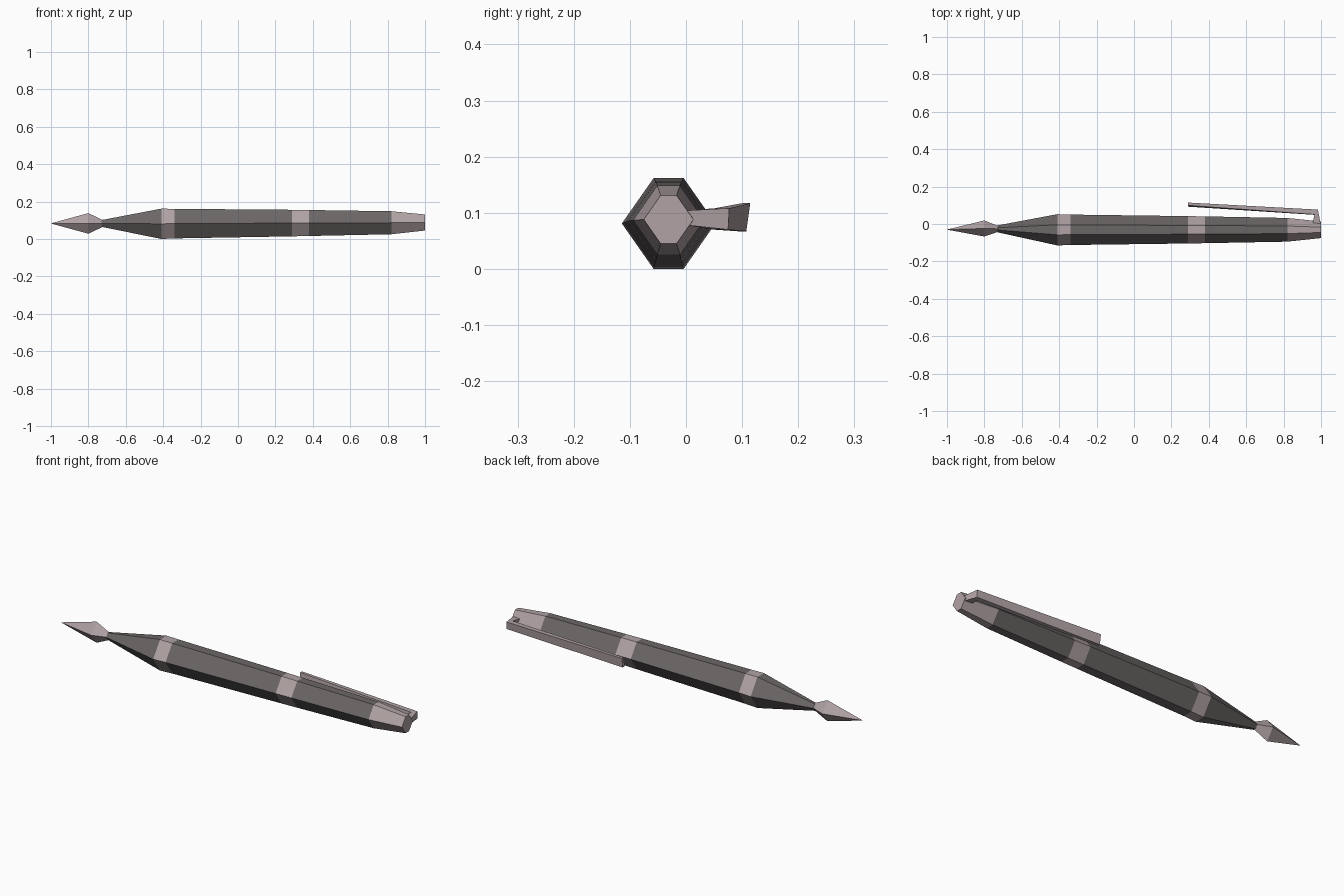
import bpy, bmesh

if "Cube" in bpy.data.objects:
    bpy.data.objects.remove(bpy.data.objects["Cube"])


def material(name, rgb):
    m = bpy.data.materials.new(name)
    m.diffuse_color = (*rgb, 1)
    m.use_nodes = True
    m.node_tree.nodes["Principled BSDF"].inputs["Base Color"].default_value = m.diffuse_color
    return m


DARK = material("dark grey", (0.150, 0.134, 0.134))
PINK = material("pinkish silver", (0.440, 0.365, 0.375))


def loft(name, rings, mats, seg_mats=None):
    """Skin a list of equal-length rings, cap both ends, one material per segment."""
    bm = bmesh.new()
    vs = [[bm.verts.new(p) for p in r] for r in rings]
    n = len(rings[0])
    for s, (a, b) in enumerate(zip(vs, vs[1:])):
        for i in range(n):
            j = (i + 1) % n
            f = bm.faces.new((a[i], a[j], b[j], b[i]))
            f.material_index = seg_mats[s] if seg_mats else 0
    for r, s in ((vs[0], 0), (vs[-1], -1)):
        f = bm.faces.new(r)
        f.material_index = seg_mats[s] if seg_mats else 0
    bmesh.ops.remove_doubles(bm, verts=bm.verts, dist=1e-5)
    bmesh.ops.recalc_face_normals(bm, faces=bm.faces)
    me = bpy.data.meshes.new(name)
    bm.to_mesh(me)
    bm.free()
    for m in mats:
        me.materials.append(m)
    ob = bpy.data.objects.new(name, me)
    bpy.context.collection.objects.link(ob)
    return ob


def ring(x, y, z, h, shape):
    return [(x, y + u * h, z + v * h) for u, v in shape]


HEX = [(-1.03, 0), (-0.33, 1), (0.33, 1), (1.03, 0), (0.33, -1), (-0.33, -1)]
DIAMOND = [(-0.78, 0), (0, 1), (0.78, 0), (0, -1)]

# Barrel and cap: x, y centre, z centre, half height
stations = [(-0.73, -0.026, 0.083, 0.018), (-0.41, -0.031, 0.081, 0.081),
            (-0.34, -0.031, 0.082, 0.079), (0.29, -0.031, 0.085, 0.071),
            (0.38, -0.031, 0.0853, 0.0695), (0.82, -0.031, 0.0867, 0.0615),
            (1.0, -0.031, 0.088, 0.043)]
loft("barrel_and_cap", [ring(*s, HEX) for s in stations], [DARK, PINK],
     [0, 1, 0, 1, 0, 1])

# Nib: four-sided spearhead
loft("nib", [ring(-1.0, -0.03, 0.083, 0.0005, DIAMOND),
             ring(-0.80, -0.024, 0.083, 0.055, DIAMOND),
             ring(-0.72, -0.026, 0.083, 0.017, DIAMOND)], [PINK])


# Clip: inner and outer point of each section, z range, lean of the top edge
def clip_ring(inner, outer, lo, hi, lean):
    (xi, yi), (xo, yo) = inner, outer
    return [(xi, yi - lean, lo), (xo, yo - lean, lo),
            (xo, yo + lean, hi), (xi, yi + lean, hi)]


loft("pocket_clip", [
    clip_ring((0.955, 0.0), (0.998, 0.0), 0.078, 0.104, 0),
    clip_ring((0.965, 0.050), (0.983, 0.076), 0.070, 0.108, 0.001),
    clip_ring((0.29, 0.096), (0.29, 0.111), 0.067, 0.117, 0.0035)], [PINK])
